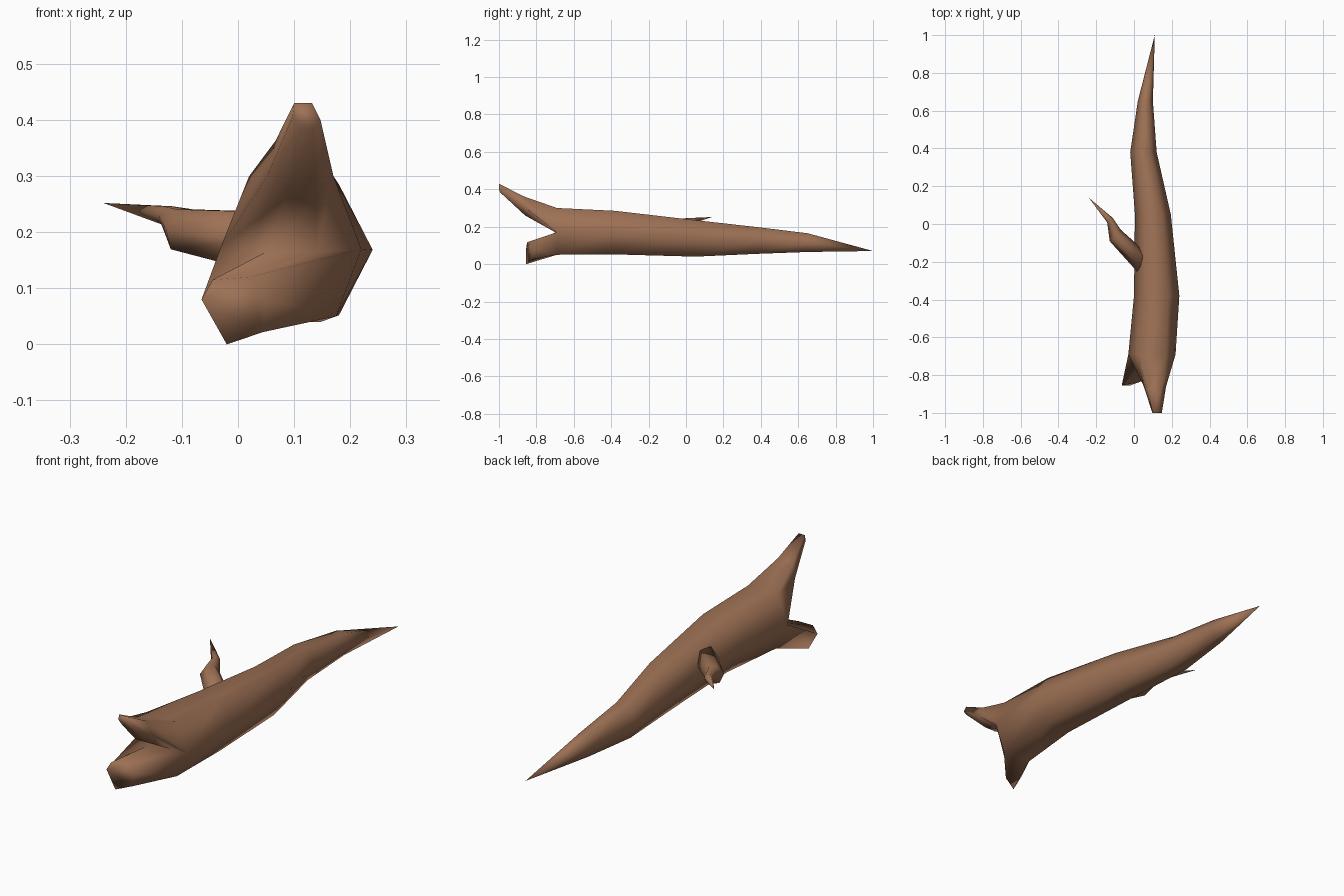
import bpy, bmesh, math
from mathutils import Vector

if "Cube" in bpy.data.objects:
    bpy.data.objects.remove(bpy.data.objects["Cube"])

bark = bpy.data.materials.new("brown bark")
bark.diffuse_color = (0.34, 0.165, 0.09, 1)
bark.use_nodes = True
bark.node_tree.nodes["Principled BSDF"].inputs["Base Color"].default_value = bark.diffuse_color


def bridge(bm, a, b):
    """Skin two rings, or a ring and a single tip vertex."""
    n = len(a)
    for i in range(n):
        j = (i + 1) % n
        if len(b) == 1:
            bm.faces.new((a[i], a[j], b[0]))
        else:
            bm.faces.new((a[i], a[j], b[j], b[i]))


def ring(bm, pts):
    return [bm.verts.new(p) for p in pts]


def finish(bm, name):
    bmesh.ops.recalc_face_normals(bm, faces=bm.faces)
    me = bpy.data.meshes.new(name)
    bm.to_mesh(me)
    bm.free()
    me.materials.append(bark)
    for p in me.polygons:
        p.use_smooth = True
    ob = bpy.data.objects.new(name, me)
    bpy.context.collection.objects.link(ob)
    return ob


# Fallen trunk: hexagonal sections from the forked front end to the pointed tail
bm = bmesh.new()
# order: right, top right, top left, left, bottom left, bottom right
front = ring(bm, [(0.22, -0.69, 0.17), (0.17, -0.69, 0.30), (0.02, -0.69, 0.30),
                  (-0.03, -0.69, 0.175), (0.03, -0.69, 0.05), (0.175, -0.69, 0.05)])
prev = front
# y, x min, x max, z min, z max
for y, x0, x1, z0, z1 in [(-0.38, 0.0, 0.24, 0.052, 0.285),
                          (0.05, 0.005, 0.195, 0.04, 0.235),
                          (0.38, -0.02, 0.12, 0.055, 0.198),
                          (0.65, 0.02, 0.10, 0.065, 0.165)]:
    cx, cz, rx, rz = (x0 + x1) / 2, (z0 + z1) / 2, (x1 - x0) / 2, (z1 - z0) / 2 / 0.866
    cur = ring(bm, [(cx + rx * math.cos(k * math.pi / 3), y,
                     cz + rz * math.sin(k * math.pi / 3)) for k in range(6)])
    bridge(bm, prev, cur)
    prev = cur
bridge(bm, prev, ring(bm, [(0.11, 1.0, 0.07)]))

# Fork crotch splits the front section into an upper and a lower hexagon
R, TR, TL, L, BL, BR = front
m1, m2 = ring(bm, [(0.05, -0.69, 0.165), (0.14, -0.69, 0.165)])

# Upper fork
prev = [R, TR, TL, L, m1, m2]
for pts in ([(0.17, -0.86, 0.30), (0.145, -0.87, 0.363), (0.067, -0.87, 0.363),
             (0.052, -0.86, 0.30), (0.085, -0.86, 0.26), (0.14, -0.86, 0.26)],
            [(0.147, -1.0, 0.40), (0.132, -1.0, 0.43), (0.10, -1.0, 0.43),
             (0.097, -1.0, 0.405), (0.11, -0.995, 0.385), (0.135, -0.995, 0.385)]):
    cur = ring(bm, pts)
    bridge(bm, prev, cur)
    prev = cur
bm.faces.new(prev)

# Lower fork stub
end = ring(bm, [(0.05, -0.82, 0.08), (0.02, -0.84, 0.12), (-0.045, -0.85, 0.115),
                (-0.065, -0.855, 0.08), (-0.02, -0.855, 0.0), (0.045, -0.83, 0.022)])
bridge(bm, [R, m2, m1, L, BL, BR], end)
bm.faces.new(end)
finish(bm, "trunk")

# Side branch: tapering hexagonal loft that bends and ends in a spike
bm = bmesh.new()
prev = None
for c, d, r in [((0.033, -0.195, 0.185), (-0.9, 0.25, 0.15), 0.06),
                ((-0.10, -0.06, 0.205), (-0.7, 0.65, 0.2), 0.042),
                ((-0.127, 0.02, 0.23), (-0.6, 0.75, 0.2), 0.019)]:
    d = Vector(d).normalized()
    side = d.cross(Vector((0, 0, 1))).normalized()
    up = side.cross(d)
    cur = ring(bm, [Vector(c) + r * (side * math.cos(k * math.pi / 3)
                                     + up * math.sin(k * math.pi / 3)) for k in range(6)])
    if prev:
        bridge(bm, prev, cur)
    else:
        bm.faces.new(cur)
    prev = cur
bridge(bm, prev, ring(bm, [(-0.24, 0.14, 0.252)]))
finish(bm, "side_branch")
